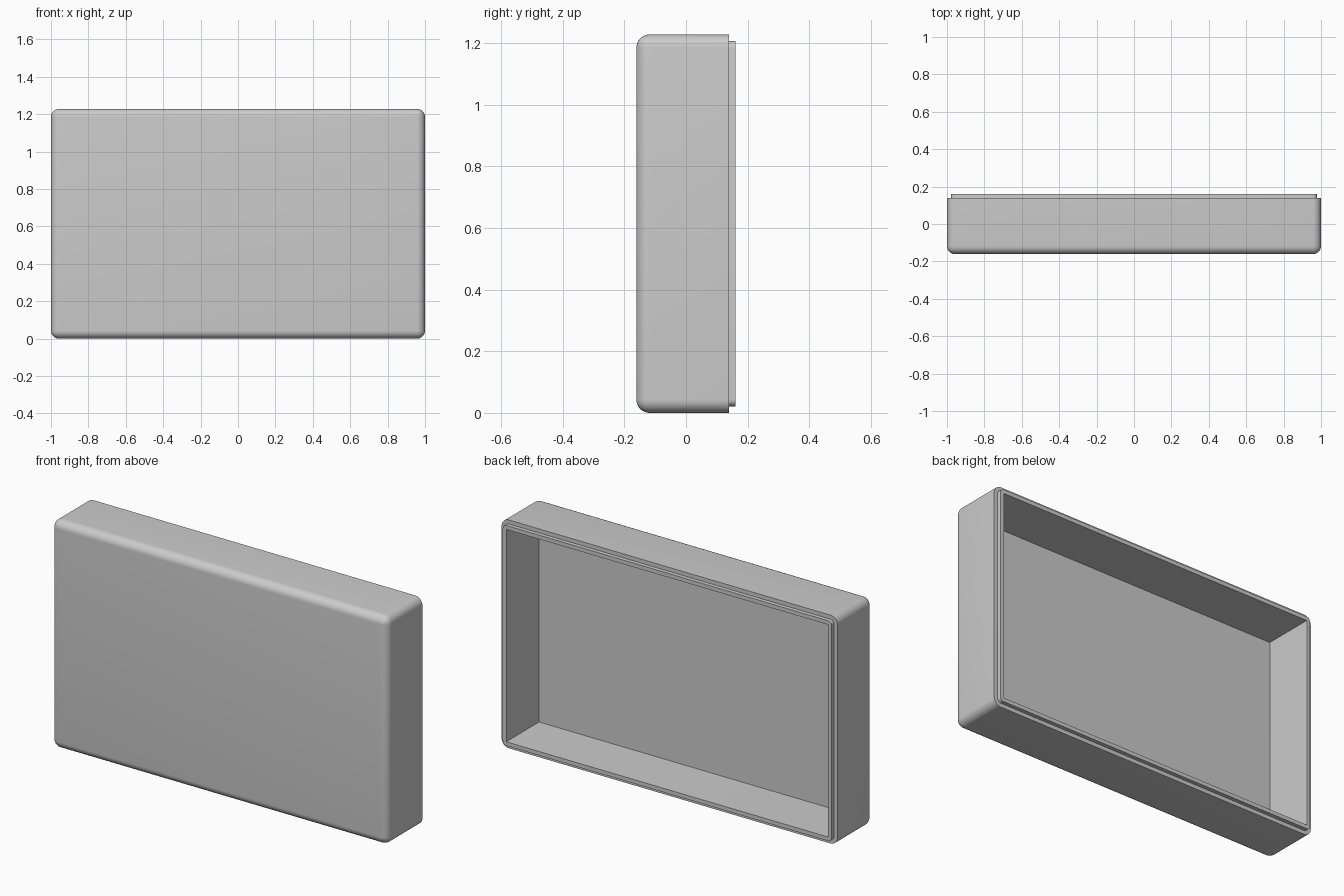
import bpy
import bmesh
from mathutils import Vector

WIDTH, HEIGHT, FRONT, SEAM = 2.0, 1.228, -0.161, 0.139
WALL = 0.043
LIP = WALL / 2

if "Cube" in bpy.data.objects:
    bpy.data.objects.remove(bpy.data.objects["Cube"])

grey = bpy.data.materials.new("light grey")
grey.use_nodes = True
colour = (0.6, 0.6, 0.6, 1)
grey.diffuse_color = colour
grey.node_tree.nodes["Principled BSDF"].inputs["Base Color"].default_value = colour

# Solid block with every edge rounded except the rear rim
bm = bmesh.new()
bmesh.ops.create_cube(bm, size=1)
for v in bm.verts:
    v.co = Vector((v.co.x * WIDTH,
                   SEAM if v.co.y > 0 else FRONT,
                   (v.co.z + 0.5) * HEIGHT))
rounded = [e for e in bm.edges if not all(v.co.y > 0 for v in e.verts)]
bmesh.ops.bevel(bm, geom=rounded, offset=WALL, offset_type='OFFSET',
                segments=8, profile=0.5, affect='EDGES')


def rear_face():
    bm.normal_update()
    return max((f for f in bm.faces if f.normal.y > 0.9),
               key=lambda f: f.calc_area())


def inset(amount):
    bmesh.ops.inset_region(bm, faces=[rear_face()], thickness=amount,
                           use_even_offset=True)


def extrude(face, distance):
    made = bmesh.ops.extrude_discrete_faces(bm, faces=[face])["faces"]
    bmesh.ops.translate(bm, vec=(0, distance, 0), verts=made[0].verts[:])


# Stepped lip around the rear opening
inset(LIP)
extrude(rear_face(), LIP)

# Square cornered cavity leaving an even wall thickness
inset(LIP)
bmesh.ops.remove_doubles(bm, verts=bm.verts[:], dist=0.001)
extrude(rear_face(), FRONT + WALL - SEAM - LIP)
bmesh.ops.recalc_face_normals(bm, faces=bm.faces[:])

mesh = bpy.data.meshes.new("case_shell")
bm.to_mesh(mesh)
bm.free()
mesh.materials.append(grey)
shell = bpy.data.objects.new("case_shell", mesh)
bpy.context.collection.objects.link(shell)

bpy.ops.object.select_all(action='DESELECT')
shell.select_set(True)
bpy.context.view_layer.objects.active = shell
bpy.ops.object.shade_smooth_by_angle(angle=0.6)
